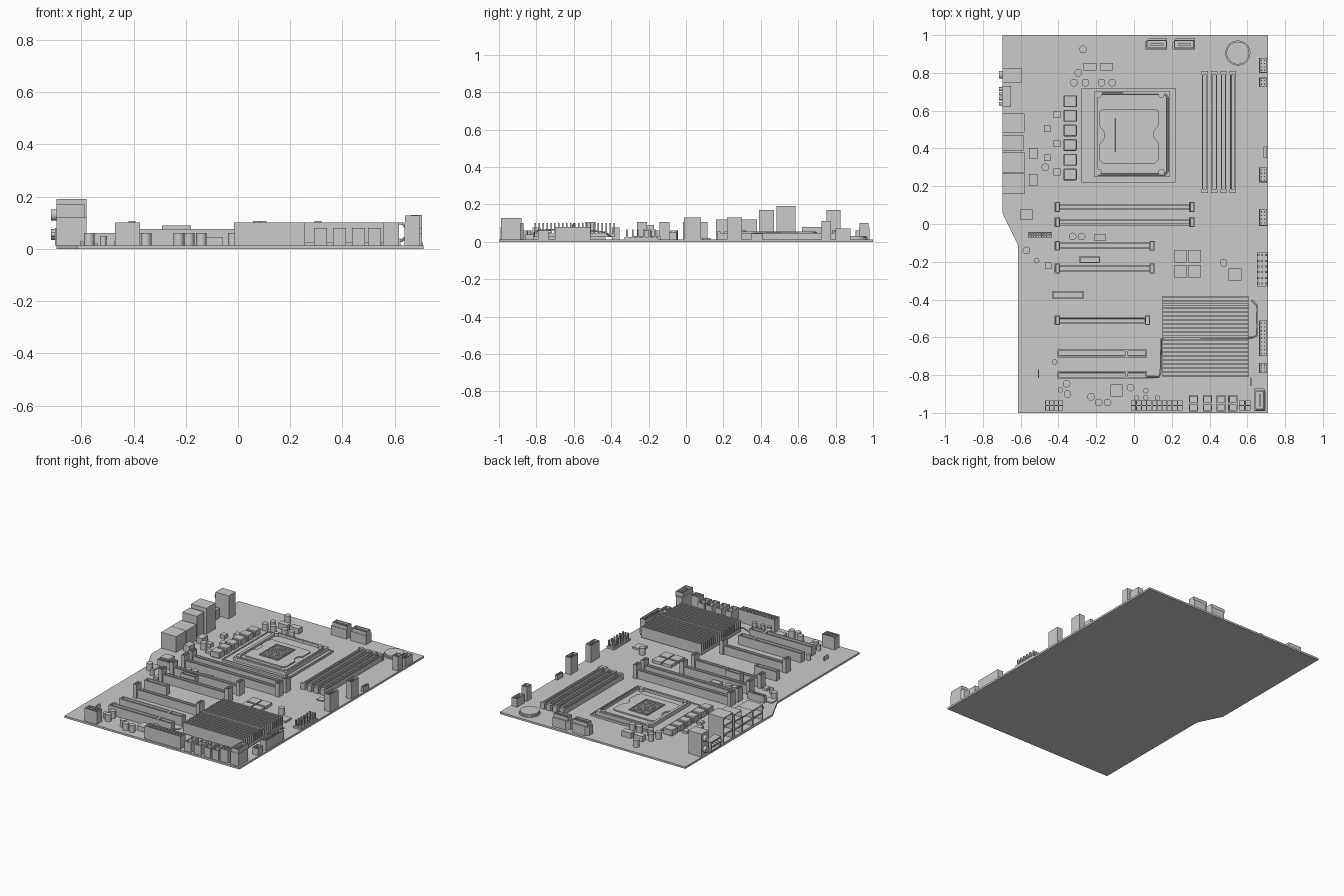
import bpy, bmesh, math
from mathutils import Vector, Matrix

TOP = 0.013   # upper surface of the circuit board


def finish(name, bm, smooth=False):
    me = bpy.data.meshes.new(name)
    bm.to_mesh(me)
    bm.free()
    ob = bpy.data.objects.new(name, me)
    bpy.context.collection.objects.link(ob)
    if smooth:
        bpy.ops.object.select_all(action='DESELECT')
        ob.select_set(True)
        bpy.context.view_layer.objects.active = ob
        bpy.ops.object.shade_smooth_by_angle(angle=math.radians(35))
    return ob


def box(bm, x0, x1, y0, y1, z1, z0=TOP):
    m = Matrix.Translation(((x0 + x1) / 2, (y0 + y1) / 2, (z0 + z1) / 2)) @ \
        Matrix.Diagonal((x1 - x0, y1 - y0, z1 - z0, 1))
    return bmesh.ops.create_cube(bm, size=1, matrix=m)['verts']


def tray(bm, x0, x1, y0, y1, z1, z0=TOP, t=0.006, d=0.03, way=(0, 0, 1)):
    """Box with a recess sunk into the side facing 'way'."""
    verts = box(bm, x0, x1, y0, y1, z1, z0)
    bm.normal_update()
    way = Vector(way)
    f = max({f for v in verts for f in v.link_faces}, key=lambda f: f.normal.dot(way))
    for w in (t, 0.0003):
        bmesh.ops.inset_region(bm, faces=[f], thickness=w, depth=0)
    bmesh.ops.translate(bm, verts=f.verts[:], vec=-way * d)


def cells(bm, x0, x1, y0, y1, z1, nx, ny, t=0.004, d=0.04):
    dx, dy = (x1 - x0) / nx, (y1 - y0) / ny
    for i in range(nx):
        for j in range(ny):
            tray(bm, x0 + i * dx, x0 + (i + 1) * dx, y0 + j * dy, y0 + (j + 1) * dy, z1, t=t, d=d)


def pins(bm, x0, x1, y0, y1, z1, nx, ny, s=0.004, z0=TOP):
    for i in range(nx):
        for j in range(ny):
            x, y = x0 + (x1 - x0) * (i + .5) / nx, y0 + (y1 - y0) * (j + .5) / ny
            box(bm, x - s, x + s, y - s, y + s, z1, z0)


def cyl(bm, x, y, r, z1, z0=TOP, n=20):
    bmesh.ops.create_cone(bm, cap_ends=True, segments=n, radius1=r, radius2=r, depth=z1 - z0,
                          matrix=Matrix.Translation((x, y, (z0 + z1) / 2)))


def cyl_x(bm, x0, x1, y, z, r):
    m = Matrix.Translation(((x0 + x1) / 2, y, z)) @ Matrix.Rotation(math.pi / 2, 4, 'Y')
    bmesh.ops.create_cone(bm, cap_ends=True, segments=20, radius1=r, radius2=r, depth=x1 - x0, matrix=m)


def prism(bm, pts, z0, z1):
    f = bm.faces.new([bm.verts.new((x, y, z0)) for x, y in pts])
    ext = bmesh.ops.extrude_face_region(bm, geom=[f])['geom']
    bmesh.ops.translate(bm, vec=(0, 0, z1 - z0), verts=[v for v in ext if isinstance(v, bmesh.types.BMVert)])
    bmesh.ops.recalc_face_normals(bm, faces=bm.faces[:])


def wire(name, pts, r):
    cu = bpy.data.curves.new(name, 'CURVE')
    cu.dimensions, cu.bevel_depth, cu.bevel_resolution, cu.use_fill_caps = '3D', r, 1, True
    sp = cu.splines.new('POLY')
    sp.points.add(len(pts) - 1)
    for p, c in zip(sp.points, pts):
        p.co = (*c, 1)
    bpy.context.collection.objects.link(bpy.data.objects.new(name, cu))


# circuit board with the stepped left edge
bm = bmesh.new()
prism(bm, [(-.695, 1), (-.695, .055), (-.615, -.11), (-.615, -1), (.71, -1), (.71, 1)], 0, TOP)
finish("circuit_board", bm)

# rear ports along the left edge: y range, top, stacked openings
bm = bmesh.new()
for x1, y0, y1, z1, n in ((-.58, .485, .585, .19, 3), (-.585, .39, .47, .17, 3),
                          (-.58, .27, .38, .12, 2), (-.58, .16, .268, .12, 2)):
    h = (z1 - TOP) / n
    for i in range(n):
        tray(bm, -.695, x1, y0, y1, TOP + (i + 1) * h, TOP + i * h, .007, .05, (-1, 0, 0))
box(bm, -.695, -.595, .75, .825, .17)
tray(bm, -.70, -.65, .62, .73, .08, t=.012, d=.02, way=(-1, 0, 0))
finish("rear_ports", bm)
bm = bmesh.new()
for z in (.055, .13):
    cyl_x(bm, -.715, -.69, .79, z, .021)
for y in (.637, .665, .69, .714):
    cyl_x(bm, -.715, -.69, y, .055, .01)
finish("rear_round_jacks", bm, True)

# processor socket: base plate, raised frame, notched cover, contact window
bm = bmesh.new()
tray(bm, -.277, .22, .22, .72, .026, t=.012, d=.004)
tray(bm, -.21, .19, .25, .705, .048, t=.026, d=.016)
finish("socket_frame", bm)
bm = bmesh.new()
prism(bm, [(-.185, .34), (-.165, .32), (.11, .32), (.13, .34), (.13, .43), (.105, .46), (.105, .49),
           (.13, .52), (.13, .6), (.11, .61), (-.165, .61), (-.185, .59), (-.185, .52), (-.16, .49),
           (-.16, .45), (-.185, .42)], .03, .04)
tray(bm, -.105, .04, .375, .565, .045, .03, t=.008, d=.012)
pins(bm, -.095, .03, .385, .555, .043, 8, 11, .004, .032)
finish("socket_cover_and_contacts", bm)
bm = bmesh.new()
for x in (-.188, .145):
    for y in (.275, .685):
        cyl(bm, x, y, .016, .053, .03)
finish("socket_screws", bm, True)
wire("socket_lever", [(-.19, .262, .05), (.165, .262, .05), (.178, .28, .05), (.178, .67, .05),
                      (.16, .69, .05), (-.17, .69, .05)], .005)

# memory slots
bm = bmesh.new()
for x in (.374, .425, .474, .523):
    tray(bm, x - .014, x + .014, .18, .80, .048, t=.008, d=.02)
    for y in (.165, .79):
        box(bm, x - .017, x + .017, y, y + .02, .055)
finish("memory_slots", bm)

# long expansion slots with latch blocks at both ends
bm = bmesh.new()
for y, x1 in ((.09, .32), (.01, .32), (-.115, .11), (-.235, .11), (-.51, .085)):
    tray(bm, -.40, x1 - .02, y - .017, y + .017, .07, t=.012, d=.04)
    for x in (-.42, x1 - .028):
        tray(bm, x, x + .028, y - .026, y + .026, .106, t=.008, d=.02)
finish("latched_expansion_slots", bm)

# plain expansion slots, split by a key
bm = bmesh.new()
for y in (-.685, -.80):
    box(bm, -.405, .07, y - .021, y + .021, .04)
    for a, b in ((-.405, -.04), (-.04, .07)):
        tray(bm, a, b, y - .021, y + .021, .075, .04, t=.012, d=.03)
finish("plain_expansion_slots", bm)
bm = bmesh.new()
tray(bm, -.435, -.265, -.395, -.355, .075, t=.012, d=.03)
tray(bm, -.29, -.18, -.207, -.172, .09, t=.009, d=.03)
cells(bm, -.56, -.435, -.072, -.044, .06, 9, 2, .003)
finish("short_connectors", bm)

# finned heatsink
bm = bmesh.new()
box(bm, .15, .605, -.81, -.38, .045, .025)
box(bm, .2, .55, -.75, -.43, .025)
n = 21
for i in range(n):
    y = -.806 + .422 * i / (n - 1)
    box(bm, .15, .605, y - .004, y + .004, .10, .045)
finish("heatsink", bm)
wire("heatsink_clip", [(.07, -.81, .03), (.13, -.81, .05), (.14, -.79, .06), (.145, -.61, .07),
                       (.16, -.60, .097), (.63, -.60, .097), (.65, -.59, .07), (.65, -.43, .05),
                       (.625, -.405, .03)], .005)

# headers along the right edge
bm = bmesh.new()
for y0, y1, z, k in ((.80, .88, .07, 4), (.725, .775, .11, 2), (.22, .30, .13, 4),
                     (-.01, .08, .13, 4), (-.70, -.51, .08, 9), (-.79, -.735, .06, 3)):
    tray(bm, .662, .704, y0, y1, z, t=.005, d=.04)
    pins(bm, .666, .70, y0 + .005, y1 - .005, z - .008, 2, k, .003)
tray(bm, .685, .704, .35, .41, .045, t=.004, d=.02)
box(bm, .65, .708, -.33, -.15, .025)
pins(bm, .65, .708, -.33, -.15, .065, 3, 6, .005)
finish("right_edge_headers", bm)

# tall drive and power sockets
bm = bmesh.new()
for x in (.057, .204):
    prism(bm, [(x, .925), (x + .118, .925), (x + .118, .982), (x + .02, .982), (x, .96)], TOP, .075)
    tray(bm, x + .008, x + .118, .928, .975, .10, .07, t=.008, d=.02)
    box(bm, x + .03, x + .098, .945, .955, .095, .07)
prism(bm, [(.637, -.99), (.697, -.99), (.697, -.885), (.685, -.868), (.637, -.868)], TOP, .10)
tray(bm, .639, .694, -.988, -.88, .127, .09, t=.01, d=.025)
box(bm, .661, .671, -.965, -.9, .12, .09)
finish("power_sockets", bm)

# front edge headers
bm = bmesh.new()
cells(bm, -.47, -.376, -.988, -.935, .10, 4, 2)
cells(bm, -.015, .257, -.988, -.935, .10, 10, 2)
cells(bm, .555, .617, -.988, -.935, .10, 2, 2)
for x in (.29, .364, .436, .497):
    box(bm, x, x + .05, -.993, -.905, .05)
    tray(bm, x, x + .05, -.993, -.95, .08, .05, t=.01, d=.025)
    tray(bm, x, x + .05, -.95, -.905, .08, .05, t=.01, d=.025)
finish("front_edge_headers", bm)

# power chokes beside the processor
bm = bmesh.new()
for y in (.65, .573, .495, .418, .34, .262):
    box(bm, -.373, -.303, y - .031, y + .031, .055)
bmesh.ops.bevel(bm, geom=bm.edges[:], offset=.004, segments=1, affect='EDGES')
finish("power_chokes", bm)

# chips: centre, half sizes, top
bm = bmesh.new()
for x in (.245, .32):
    for y in (-.17, -.25):
        box(bm, x - .034, x + .034, y - .033, y + .033, .032)
for x, y, w, h, z in ((.535, -.268, .035, .032, .025), (.557, .108, .022, .022, .02),
                      (-.57, .05, .032, .03, .03), (-.57, -.1, .032, .03, .02),
                      (-.533, .373, .022, .03, .055), (-.533, .235, .022, .03, .055),
                      (-.46, .505, .017, .017, .04), (-.46, .35, .017, .017, .04),
                      (-.455, -.22, .017, .017, .03), (-.408, .58, .018, .018, .03),
                      (-.408, .425, .018, .018, .03), (-.408, .275, .018, .018, .03),
                      (-.233, .833, .035, .02, .05), (-.145, .833, .035, .02, .05),
                      (-.18, -.07, .033, .018, .05), (-.092, -.882, .032, .032, .045),
                      (-.505, -.793, .003, .022, .04), (.62, -.835, .003, .022, .04)):
    box(bm, x - w, x + w, y - h, y + h, z)
finish("chips", bm)

# can capacitors
bm = bmesh.new()
for x, y in ((-.27, .925), (-.295, .80), (-.318, .748), (-.257, .748), (-.172, .748), (-.116, .748),
             (-.47, .30), (-.57, -.14), (-.325, -.066), (-.277, -.066), (.474, -.205),
             (-.357, -.846), (-.352, -.90), (-.227, -.915), (-.187, -.945), (-.14, -.945), (-.018, -.866)):
    cyl(bm, x, y, .02, .06)
for x, y in ((-.515, -.194), (-.42, -.73), (-.39, -.878), (.062, -.883), (.013, -.92), (.062, -.92), (.124, -.92)):
    cyl(bm, x, y, .014, .05)
finish("can_capacitors", bm, True)

# coin battery in its holder
bm = bmesh.new()
cyl(bm, .55, .905, .066, .022, n=48)
cyl(bm, .55, .905, .06, .032, .02, n=48)
finish("coin_battery", bm, True)
